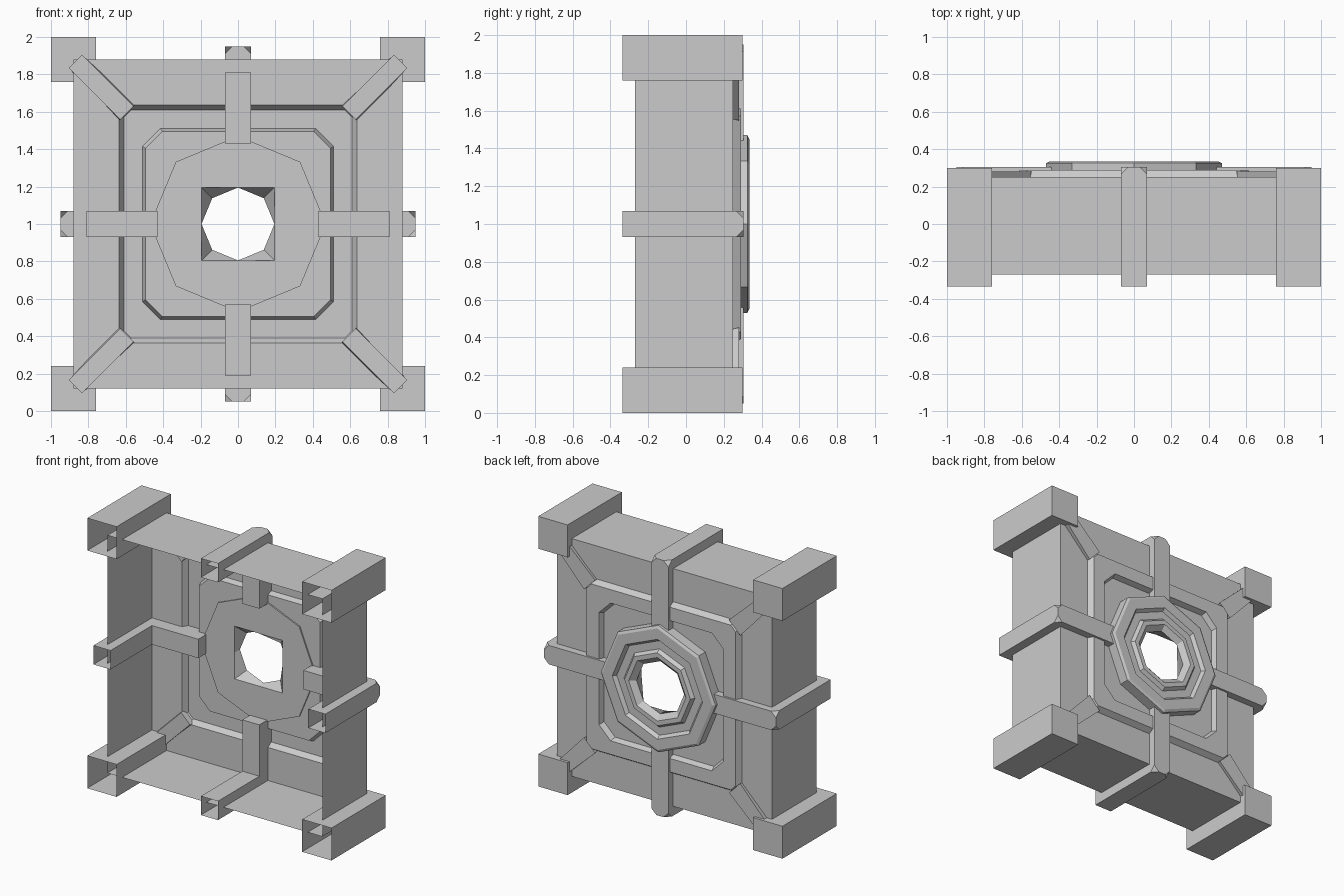
import bpy, bmesh, math
from mathutils import Matrix, Vector

if "Cube" in bpy.data.objects:
    bpy.data.objects.remove(bpy.data.objects["Cube"], do_unlink=True)

GREY = (0.6, 0.6, 0.6, 1)
mat = bpy.data.materials.new("plain grey")
mat.use_nodes = True
mat.diffuse_color = GREY
mat.node_tree.nodes["Principled BSDF"].inputs["Base Color"].default_value = GREY
CENTRE = Matrix.Translation((0, 0, 1))


def finish(name, bm, matrix=CENTRE):
    bmesh.ops.remove_doubles(bm, verts=bm.verts, dist=0.0001)
    bmesh.ops.transform(bm, matrix=matrix, verts=bm.verts)
    bmesh.ops.recalc_face_normals(bm, faces=bm.faces)
    mesh = bpy.data.meshes.new(name)
    bm.to_mesh(mesh)
    bm.free()
    mesh.materials.append(mat)
    ob = bpy.data.objects.new(name, mesh)
    bpy.context.collection.objects.link(ob)
    return ob


def chamfered_square(h, c):
    """Eight points, two to each corner."""
    pts = [(h, c - h), (h, h - c)]
    for _ in range(3):
        pts += [(-z, x) for x, z in pts[-2:]]
    return pts


def octagon(r):
    return [(r * math.cos(i * math.pi / 4), r * math.sin(i * math.pi / 4)) for i in range(8)]


def eight_point_square(h):
    """A square with points at its corners and mid sides."""
    return [(x / max(abs(x), abs(z)) * h, z / max(abs(x), abs(z)) * h) for x, z in octagon(1)]


def skin(loops, closed=False):
    """Join rings of points, each given with its depth."""
    bm = bmesh.new()
    rings = [[bm.verts.new((x, y, z)) for x, z in pts] for pts, y in loops]
    pairs = list(zip(rings, rings[1:])) + ([(rings[-1], rings[0])] if closed else [])
    for a, b in pairs:
        for i in range(8):
            j = (i + 1) % 8
            bm.faces.new((a[i], a[j], b[j], b[i]))
    bmesh.ops.dissolve_degenerate(bm, dist=0.0001, edges=bm.edges)
    return bm


def box(x0, x1, y0, y1, z0, z1, open_front=False):
    bm = bmesh.new()
    bmesh.ops.create_cube(bm, size=1)
    for v in bm.verts:
        v.co = Vector((x1 if v.co.x > 0 else x0, y1 if v.co.y > 0 else y0,
                       z1 if v.co.z > 0 else z0))
    if open_front:
        front = [f for f in bm.faces if f.calc_center_median().y < y0 + 0.001]
        bmesh.ops.delete(bm, geom=front, context='FACES')
    return bm


# Open tray with a raised square frame and a recessed middle on its back
finish("body_shell", skin([
    (chamfered_square(0.88, 0), -0.27),
    (chamfered_square(0.88, 0), 0.25),
    (chamfered_square(0.635, 0.05), 0.25),
    (chamfered_square(0.61, 0.04), 0.29),
    (chamfered_square(0.51, 0.095), 0.29),
    (chamfered_square(0.495, 0.09), 0.25),
    (chamfered_square(0.195, 0), 0.25)]))

# Stepped octagonal ring around the central hole
finish("centre_ring", skin([
    (eight_point_square(0.195), 0.24),
    (octagon(0.47), 0.24),
    (octagon(0.47), 0.325),
    (octagon(0.45), 0.335),
    (octagon(0.37), 0.335),
    (octagon(0.35), 0.31),
    (octagon(0.29), 0.31),
    (octagon(0.27), 0.335),
    (octagon(0.235), 0.335),
    (octagon(0.195), 0.30)], closed=True))

RIB = [(0.95, -0.335), (0.95, 0.305), (0.43, 0.305), (0.43, 0.15), (0.81, 0.15), (0.81, -0.335)]
SIDES = ["left", "top", "right", "bottom"]
for i, side in enumerate(SIDES):
    turn = CENTRE @ Matrix.Rotation(-i * math.pi / 2, 4, 'Y')

    # Bent rib running along a wall and over the back to the ring
    bm = bmesh.new()
    lo = [bm.verts.new((u, y, -0.07)) for u, y in RIB]
    hi = [bm.verts.new((u, y, 0.07)) for u, y in RIB]
    bm.faces.new(lo)
    bm.faces.new(hi)
    for a in range(len(RIB) - 1):
        bm.faces.new((lo[a], lo[a + 1], hi[a + 1], hi[a]))
    bmesh.ops.bevel(bm, geom=[lo[1], hi[1]], offset=0.04, segments=1, affect='VERTICES')
    finish(side + "_rib", bm, turn)

    # Corner block, hollow and open at the front
    finish("corner_block_%d" % (i + 1), box(0.76, 1, -0.335, 0.30, 0.76, 1, True), turn)

    # Diagonal strip from the corner to the frame
    diagonal = turn @ Matrix.Rotation(-math.pi / 4, 4, 'Y')
    bm = box(0.84, 1.23, 0.235, 0.28, -0.05, 0.05)
    for v in bm.verts:
        if v.co.x < 1 and v.co.y > 0.25:
            v.co.z *= 1.3
    finish("corner_strip_%d" % (i + 1), bm, diagonal)
